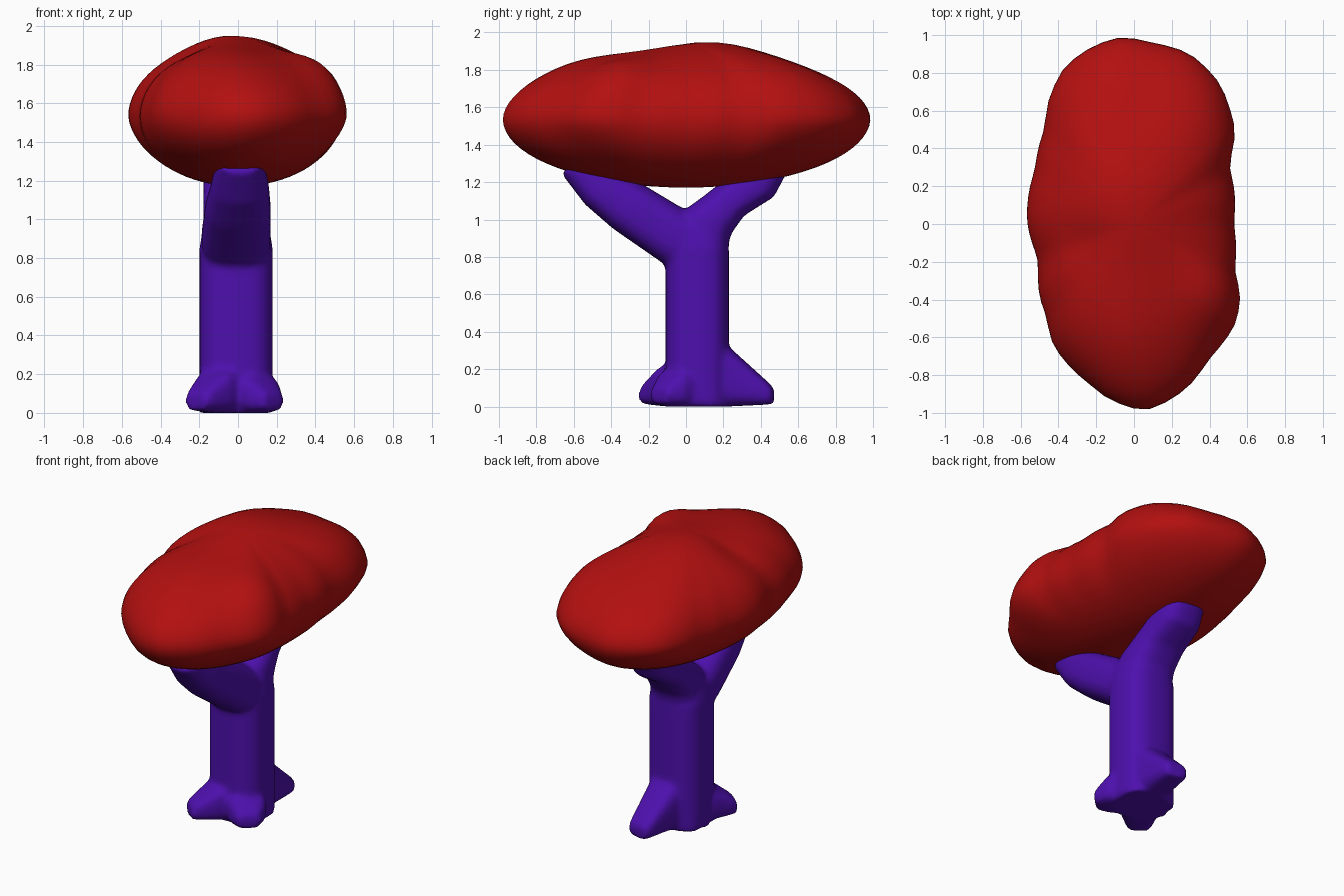
import bpy, bmesh, math
from mathutils import Vector, Matrix

if "Cube" in bpy.data.objects:
    bpy.data.objects.remove(bpy.data.objects["Cube"])


def material(name, rgb):
    m = bpy.data.materials.new(name)
    m.use_nodes = True
    m.diffuse_color = (*rgb, 1)
    m.node_tree.nodes["Principled BSDF"].inputs["Base Color"].default_value = (*rgb, 1)
    return m


def finish(bm, name, mat):
    bmesh.ops.recalc_face_normals(bm, faces=bm.faces)
    for f in bm.faces:
        f.smooth = True
    mesh = bpy.data.meshes.new(name)
    bm.to_mesh(mesh)
    bm.free()
    mesh.materials.append(mat)
    ob = bpy.data.objects.new(name, mesh)
    bpy.context.collection.objects.link(ob)
    return ob


def loft(bm, rings, power, matrix=Matrix(), sides=24):
    """Tube through rings (lower y, lower z, upper y, upper z, x centre, half width)."""
    loops = []
    for y0, z0, y1, z1, xc, w in rings:
        a, b = Vector((xc, y0, z0)), Vector((xc, y1, z1))
        mid, half = (a + b) / 2, (b - a) / 2
        loop = []
        for i in range(sides):
            t = math.tau * i / sides
            c, s = (math.copysign(abs(v) ** power, v) for v in (math.cos(t), math.sin(t)))
            loop.append(bm.verts.new(matrix @ (mid + half * s + Vector((w * c, 0, 0)))))
        loops.append(loop)
    for p, q in zip(loops, loops[1:]):
        for i in range(sides):
            j = (i + 1) % sides
            bm.faces.new((p[i], p[j], q[j], q[i]))
    bm.faces.new(loops[0])
    bm.faces.new(loops[-1])


red = material("red", (0.45, 0.005, 0.005))
purple = material("purple", (0.075, 0.005, 0.42))

# Trunk with a forked top
bm = bmesh.new()
loft(bm, [(-0.11, z, 0.23, z, -0.01, 0.19) for z in (0.0, 0.3, 0.7, 0.85)]
     + [(-0.08, 0.97, 0.2, 0.97, -0.01, 0.17)], 0.72)
# Front branch
loft(bm, [(0.0, 0.7, 0.15, 0.98, -0.01, 0.17),
          (-0.13, 0.77, 0.0, 1.05, -0.01, 0.18),
          (-0.39, 0.95, -0.2, 1.17, 0.0, 0.17),
          (-0.54, 1.08, -0.35, 1.26, 0.01, 0.15),
          (-0.67, 1.25, -0.46, 1.38, 0.01, 0.12)], 0.75)
# Back branch
loft(bm, [(0.21, 0.78, -0.08, 0.93, -0.01, 0.17),
          (0.24, 0.92, -0.01, 1.05, -0.01, 0.17),
          (0.31, 1.02, 0.1, 1.13, -0.02, 0.16),
          (0.47, 1.12, 0.25, 1.25, -0.03, 0.15),
          (0.55, 1.27, 0.37, 1.38, -0.03, 0.13)], 0.75)
# Three roots: outward direction, reach, height at the trunk, shoulder distance
for x, y, reach, top, shoulder in ((0.04, 0.4, 0.41, 0.32, 0.17),
                                   (-0.2, -0.25, 0.35, 0.22, 0.2),
                                   (0.17, -0.19, 0.28, 0.19, 0.19)):
    turn = Matrix.Translation((0, 0.06, 0)) @ Matrix.Rotation(math.atan2(-x, y), 4, "Z")
    loft(bm, [(0, 0, 0, top + 0.03, 0, 0.13),
              (shoulder, 0, shoulder, top, 0, 0.12),
              (reach - 0.03, 0.01, reach - 0.03, 0.13, 0, 0.085),
              (reach, 0.015, reach, 0.1, 0, 0.07)], 0.6, turn)
trunk = finish(bm, "trunk", purple)
remesh = trunk.modifiers.new("Blend", "REMESH")
remesh.mode = "VOXEL"
remesh.voxel_size = 0.018
remesh.use_smooth_shade = True
smooth = trunk.modifiers.new("Soften", "SMOOTH")
smooth.factor = 0.5
smooth.iterations = 7

# Lumpy canopy: plan outline, counter-clockwise
outline = [(0.53, 0), (0.5, 0.3), (0.54, 0.53), (0.42, 0.8), (0.28, 0.92), (0.1, 0.96),
           (-0.07, 1), (-0.25, 0.93), (-0.38, 0.83), (-0.43, 0.73), (-0.48, 0.48),
           (-0.53, 0.27), (-0.57, 0.06), (-0.51, -0.18), (-0.47, -0.47), (-0.42, -0.67),
           (-0.27, -0.82), (-0.12, -0.94), (0.06, -1), (0.25, -0.9), (0.42, -0.69),
           (0.53, -0.56), (0.57, -0.4), (0.53, -0.24)]
polar = [(math.atan2(y, x) % math.tau, math.hypot(x, y)) for x, y in outline]
polar.append((math.tau, polar[0][1]))


def radius(angle):
    angle %= math.tau
    for (a0, r0), (a1, r1) in zip(polar, polar[1:]):
        if a0 <= angle <= a1:
            t = (angle - a0) / (a1 - a0)
            t = t * t * (3 - 2 * t) * 0.5 + t * 0.5
            return r0 + (r1 - r0) * t
    return polar[0][1]


# Lumps: x, y, spread, height
lumps = [(-0.07, 0.15, 0.24, 0.065), (-0.12, -0.58, 0.2, 0.035),
         (0.42, -0.4, 0.13, 0.05), (0.35, 0.55, 0.2, 0.03), (-0.28, -0.08, 0.1, -0.03)]
bm = bmesh.new()
bmesh.ops.create_uvsphere(bm, u_segments=72, v_segments=36, radius=1)
for v in bm.verts:
    x, y, z = v.co
    flat = math.hypot(x, y)
    angle = math.atan2(y, x)
    # Outline lumps fade out towards the underside
    oval = 1 / math.hypot(math.cos(angle) / 0.53, math.sin(angle) / 0.98)
    blend = max(0, min(1, 1 + z * 1.3))
    r = flat * (oval + (radius(angle) - oval) * blend)
    px, py = r * math.cos(angle), r * math.sin(angle)
    pz = 1.53 + 0.36 * z
    if z > 0:
        rise = sum(h * math.exp(-((px - lx) ** 2 + (py - ly) ** 2) / (2 * s * s))
                   for lx, ly, s, h in lumps)
        pz += rise * min(1, z * 2)
    v.co = (px, py, pz)
canopy = finish(bm, "canopy", red)
soften = canopy.modifiers.new("Soften", "SMOOTH")
soften.factor = 0.5
soften.iterations = 4
